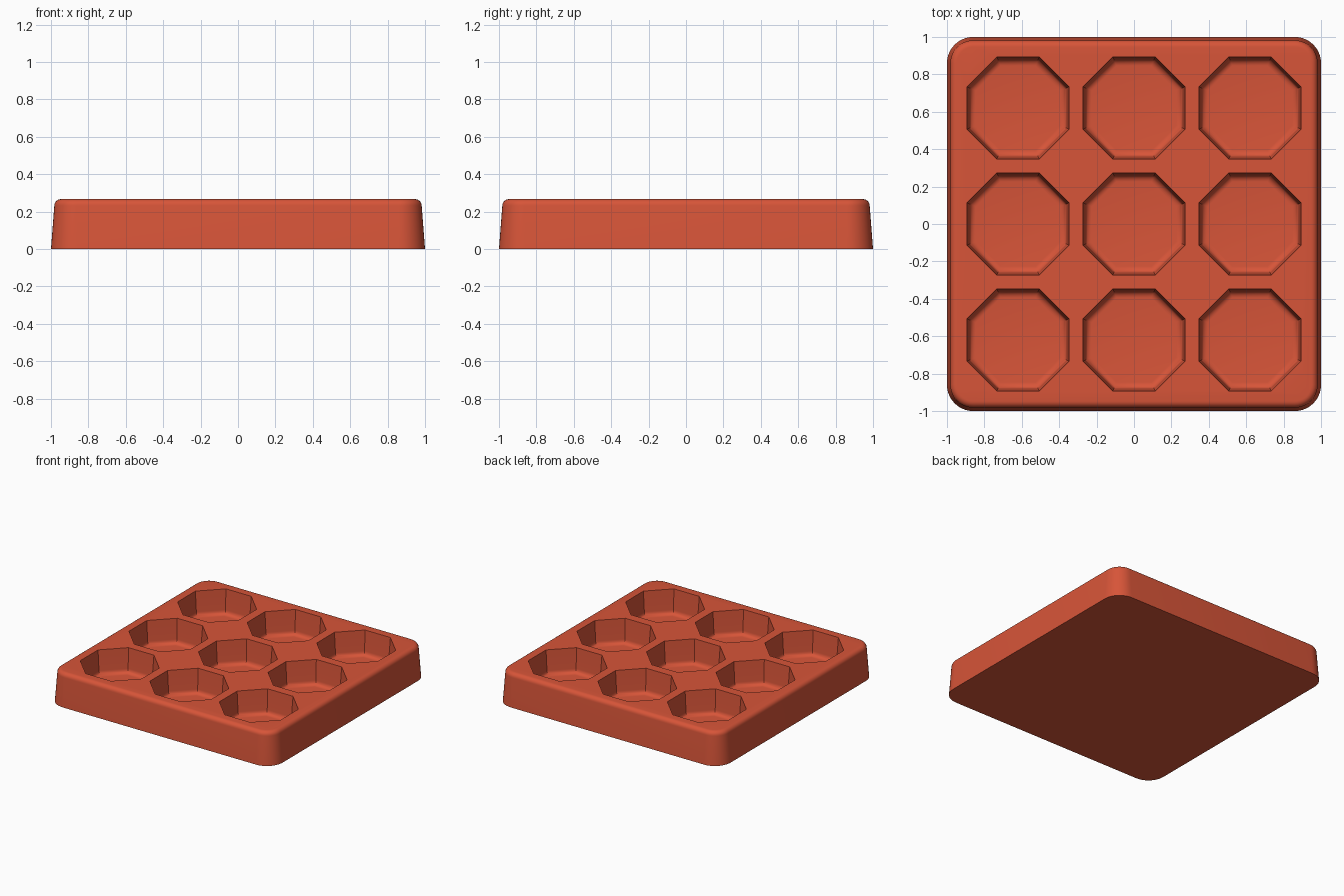
import bpy, bmesh, math

cube = bpy.data.objects.get("Cube")
if cube:
    bpy.data.objects.remove(cube, do_unlink=True)

clay = bpy.data.materials.new("terracotta_red")
clay.use_nodes = True
colour = (0.68, 0.09, 0.04, 1)
clay.diffuse_color = colour
clay.node_tree.nodes["Principled BSDF"].inputs["Base Color"].default_value = colour


def rounded_square(half, radius, steps=10):
    """Outline of a square with rounded corners."""
    points = []
    for corner in range(4):
        base = corner * math.pi / 2
        c = (half - radius) * math.sqrt(2)
        cx, cy = c * math.cos(base + math.pi / 4), c * math.sin(base + math.pi / 4)
        for i in range(steps + 1):
            a = base + i / steps * math.pi / 2
            points.append((cx + radius * math.cos(a), cy + radius * math.sin(a)))
    return points


def octagon(apothem, cx, cy):
    """Outline of an octagon with flats facing x and y."""
    r = apothem / math.cos(math.pi / 8)
    angles = [(i + 0.5) * math.pi / 4 for i in range(8)]
    return [(cx + r * math.cos(a), cy + r * math.sin(a)) for a in angles]


def loft(bm, outlines):
    """Closed solid through (outline, z) sections listed bottom to top."""
    rings = [[bm.verts.new((x, y, z)) for x, y in pts] for pts, z in outlines]
    n = len(rings[0])
    for low, high in zip(rings, rings[1:]):
        for i in range(n):
            j = (i + 1) % n
            bm.faces.new((low[i], low[j], high[j], high[i]))
    bm.faces.new(rings[0][::-1])
    bm.faces.new(rings[-1])


def make_object(name, bm):
    mesh = bpy.data.meshes.new(name)
    bmesh.ops.recalc_face_normals(bm, faces=bm.faces[:])
    bm.to_mesh(mesh)
    bm.free()
    mesh.materials.append(clay)
    obj = bpy.data.objects.new(name, mesh)
    bpy.context.collection.objects.link(obj)
    return obj


HEIGHT, FLOOR = 0.267, 0.07
quarter = [i / 6 * math.pi / 2 for i in range(7)]

# Tray block: drafted sides and a rounded top edge
edge = 0.035
profile = [(1.0, 0)]
profile += [(0.982 - edge * (1 - math.cos(a)), HEIGHT - edge * (1 - math.sin(a))) for a in quarter]
bm = bmesh.new()
loft(bm, [(rounded_square(h, 0.14 - (1 - h)), z) for h, z in profile])
tray = make_object("tray", bm)

# Pocket cutters: drafted octagons with a rounded floor edge
fillet, mouth, wall = 0.035, 0.273, 0.261
pocket = [(wall - fillet * (1 - math.sin(a)), FLOOR + fillet * (1 - math.cos(a))) for a in quarter]
slope = (mouth - wall) / (HEIGHT - pocket[-1][1])
pocket.append((mouth + slope * 0.1, HEIGHT + 0.1))
bm = bmesh.new()
for row in (-1, 0, 1):
    for col in (-1, 0, 1):
        loft(bm, [(octagon(r, col * 0.62, row * 0.62), z) for r, z in pocket])
cutter = make_object("pocket_cutters", bm)
cutter.hide_render = True
cutter.hide_set(True)

cut = tray.modifiers.new("pockets", "BOOLEAN")
cut.operation = "DIFFERENCE"
cut.solver = "EXACT"
cut.object = cutter

# Apply the cut, then shade smooth with sharp rims
bpy.context.view_layer.update()
graph = bpy.context.evaluated_depsgraph_get()
cut_mesh = bpy.data.meshes.new_from_object(tray.evaluated_get(graph))
tray.modifiers.clear()
tray.data = cut_mesh
bpy.data.objects.remove(cutter, do_unlink=True)
for obj in bpy.context.selected_objects:
    obj.select_set(False)
tray.select_set(True)
bpy.context.view_layer.objects.active = tray
bpy.ops.object.shade_smooth_by_angle(angle=math.radians(35))
